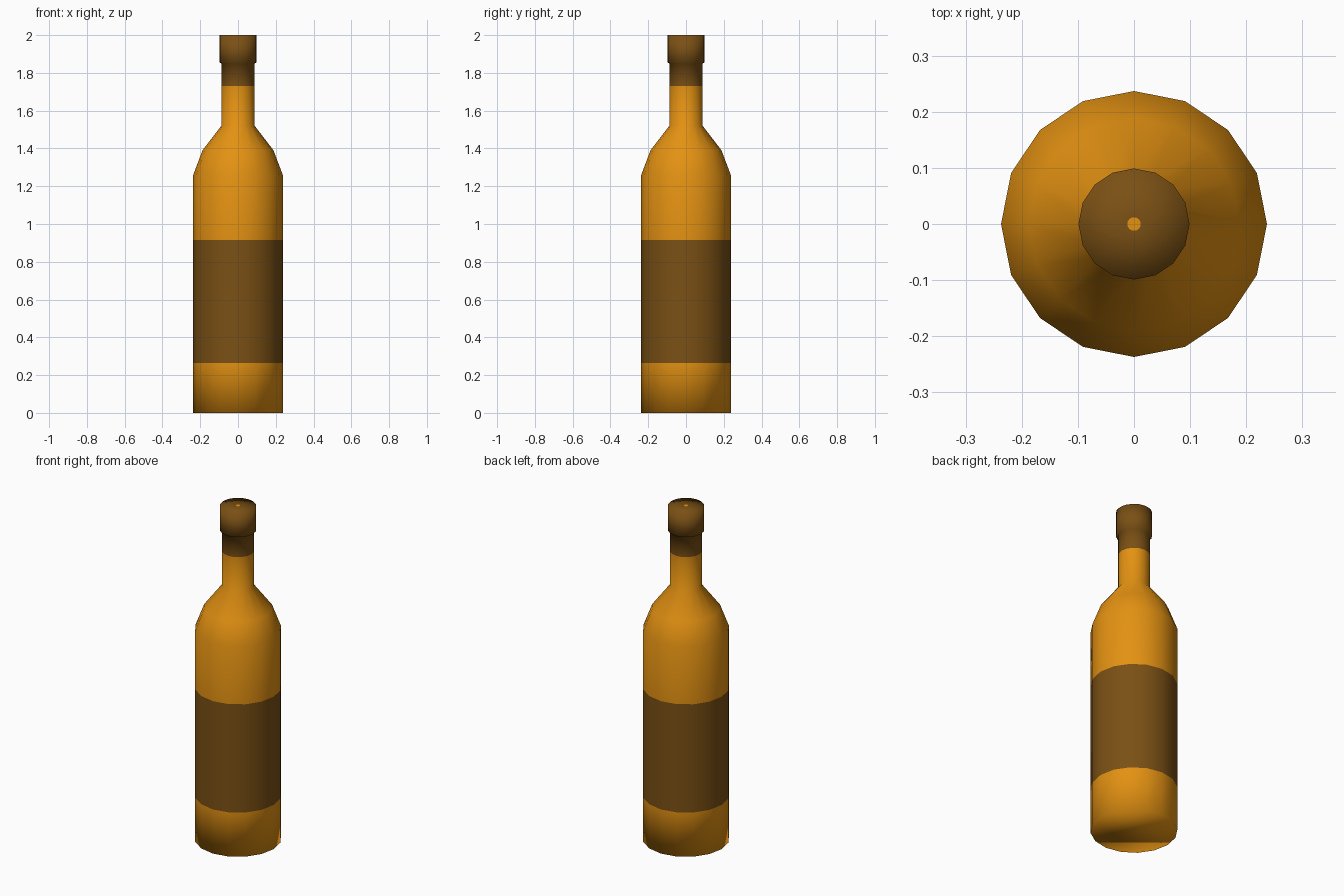
import bpy, bmesh, math

if "Cube" in bpy.data.objects:
    bpy.data.objects.remove(bpy.data.objects["Cube"])

SIDES = 16


def make_material(name, rgb):
    m = bpy.data.materials.new(name)
    m.diffuse_color = (*rgb, 1.0)
    m.use_nodes = True
    m.node_tree.nodes["Principled BSDF"].inputs["Base Color"].default_value = m.diffuse_color
    return m


amber = make_material("amber_glass", (0.77, 0.285, 0.006))
brown = make_material("dark_brown_label", (0.195, 0.08, 0.007))

# Profile rows: radius, height, material of the band above the row
profile = [
    (0.237, 0.0, 0),      # base
    (0.237, 0.265, 1),    # label
    (0.237, 0.915, 0),    # upper body
    (0.237, 1.26, 0),     # shoulder
    (0.188, 1.39, 0),
    (0.088, 1.52, 0),     # neck
    (0.088, 1.73, 1),     # foil
    (0.088, 1.85, 1),     # step under the cap
    (0.099, 1.855, 1),    # cap
    (0.099, 2.0, 1),      # cap top
    (0.012, 2.0, 0),      # small centre dot
]

bm = bmesh.new()
rings = []
for r, z, _ in profile:
    rings.append([bm.verts.new((r * math.cos(2 * math.pi * i / SIDES),
                                r * math.sin(2 * math.pi * i / SIDES), z))
                  for i in range(SIDES)])

# Bands between rings
for k in range(len(rings) - 1):
    for i in range(SIDES):
        j = (i + 1) % SIDES
        f = bm.faces.new((rings[k][i], rings[k][j], rings[k + 1][j], rings[k + 1][i]))
        f.material_index = profile[k][2]

# Flat bottom and centre dot
bm.faces.new(rings[0][::-1])
bm.faces.new(rings[-1])

for f in bm.faces:
    f.smooth = True

mesh = bpy.data.meshes.new("bottle")
bm.to_mesh(mesh)
bm.free()
mesh.materials.append(amber)
mesh.materials.append(brown)
bottle = bpy.data.objects.new("bottle", mesh)
bpy.context.collection.objects.link(bottle)
